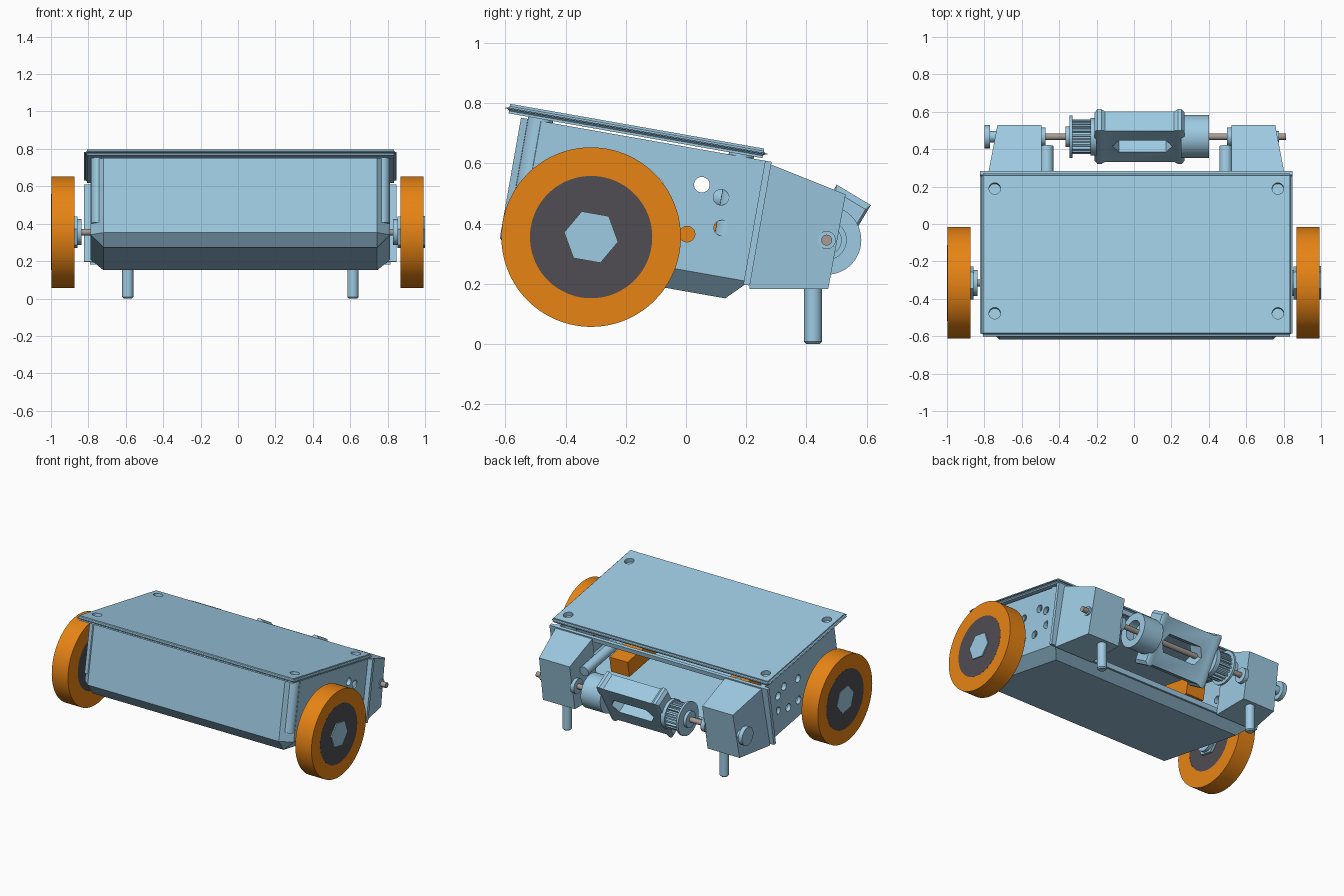
import bpy, bmesh, math
from math import radians, cos, sin, pi
from mathutils import Matrix

old = bpy.data.objects.get("Cube")
if old:
    bpy.data.objects.remove(old, do_unlink=True)

parts = []


def material(name, rgb):
    m = bpy.data.materials.new(name)
    m.use_nodes = True
    m.diffuse_color = (*rgb, 1)
    m.node_tree.nodes["Principled BSDF"].inputs["Base Color"].default_value = (*rgb, 1)
    return m


BLUE = material("light_blue", (0.34, 0.59, 0.76))
ORANGE = material("orange", (0.87, 0.25, 0.008))
DARK = material("charcoal", (0.08, 0.075, 0.085))
STEEL = material("warm_grey_steel", (0.38, 0.33, 0.29))

CX = 0.0125                                   # centre plane of the chassis
TILT = Matrix.Translation((CX, 0, 0)) @ Matrix.Rotation(radians(-10), 4, 'X')
ROLLER = Matrix.Translation((0, 0.467, 0.345))
UPRIGHT = Matrix.Rotation(radians(-90), 4, 'Y')   # local x becomes z
ALONG = Matrix.Rotation(radians(90), 4, 'Z')      # local x becomes y


def finish(name, bm, mat, matrix=Matrix()):
    bm.transform(matrix)
    bmesh.ops.recalc_face_normals(bm, faces=bm.faces)
    me = bpy.data.meshes.new(name)
    bm.to_mesh(me)
    bm.free()
    me.materials.append(mat)
    ob = bpy.data.objects.new(name, me)
    bpy.context.scene.collection.objects.link(ob)
    parts.append(ob)
    return ob


def circle(n=48, phase=0.0):
    return [(cos(phase + 2 * pi * i / n), sin(phase + 2 * pi * i / n)) for i in range(n)]


def loft(name, mat, profile, stations, matrix=Matrix(), ring=False):
    """Sweep a y-z profile along x; stations are (x, scale)."""
    bm = bmesh.new()
    rows = [[bm.verts.new((x, y * s, z * s)) for y, z in profile] for x, s in stations]
    n = len(profile)
    pairs = list(zip(rows, rows[1:])) + ([(rows[-1], rows[0])] if ring else [])
    for a, b in pairs:
        for i in range(n):
            j = (i + 1) % n
            bm.faces.new((a[i], a[j], b[j], b[i]))
    if not ring:
        bm.faces.new(rows[0])
        bm.faces.new(rows[-1])
    return finish(name, bm, mat, matrix)


def rod(name, mat, x0, x1, r, matrix=Matrix(), n=48):
    return loft(name, mat, circle(n), [(x0, r), (x1, r)], matrix)


def box_bm(x, y, z):
    bm = bmesh.new()
    bmesh.ops.create_cube(bm, size=1)
    for v in bm.verts:
        v.co = [lim[0] if c < 0 else lim[1] for c, lim in zip(v.co, (x, y, z))]
    return bm


def modify(ob, kind, **settings):
    bpy.context.view_layer.objects.active = ob
    mod = ob.modifiers.new(kind, kind)
    for k, v in settings.items():
        setattr(mod, k, v)
    bpy.ops.object.modifier_apply(modifier=mod.name)


def cut(ob, *cutters):
    for c in cutters:
        modify(ob, 'BOOLEAN', object=c, operation='DIFFERENCE', solver='EXACT')
        parts.remove(c)
        bpy.data.objects.remove(c, do_unlink=True)


# Chassis tub: chamfered box, open at the top and back
bm = box_bm((-0.8, 0.8), (-0.67, 0.17), (0.172, 0.645))
edges = []
for e in bm.edges:
    mid = (e.verts[0].co + e.verts[1].co) / 2
    upright = abs(e.verts[0].co.z - e.verts[1].co.z) > 0.1
    if mid.z < 0.2 or (upright and mid.y < -0.6):
        edges.append(e)
bmesh.ops.bevel(bm, geom=edges, offset=0.068, segments=1, affect='EDGES')
bm.normal_update()
bmesh.ops.delete(bm, geom=[f for f in bm.faces if f.normal.z > 0.9 or f.normal.y > 0.9],
                 context='FACES')
tub = finish("chassis_tub", bm, BLUE, TILT)
modify(tub, 'SOLIDIFY', thickness=0.03, offset=-1)

# Mounting holes in both side walls
for u, v in ((-0.19, 0.50), (-0.04, 0.53), (0.03, 0.50), (-0.06, 0.36), (-0.17, 0.35), (0.05, 0.40)):
    cut(tub, rod("hole_cutter", BLUE, -0.9, 0.9, 0.026, TILT @ Matrix.Translation((0, u, v)), 24))

# Rim around the open back
rim = finish("back_rim", box_bm((-0.835, 0.835), (0.153, 0.175), (0.228, 0.645)), BLUE, TILT)
cut(rim, finish("rim_cutter", box_bm((-0.76, 0.76), (0.1, 0.3), (0.262, 0.615)), BLUE, TILT))

# Lid with rounded edges and four screw holes over corner posts
bm = box_bm((-0.835, 0.835), (-0.727, 0.157), (0.652, 0.684))
bmesh.ops.bevel(bm, geom=list(bm.edges), offset=0.014, segments=3, affect='EDGES')
lid = finish("lid", bm, BLUE, TILT)
for s in (-1, 1):
    for u in (-0.605, 0.072):
        place = TILT @ Matrix.Translation((s * 0.757, u, 0)) @ UPRIGHT
        cut(lid, rod("hole_cutter", BLUE, 0.6, 0.75, 0.031, place, 32))
        rod("corner_post", BLUE, 0.3, 0.655, 0.042, place, 24)

# Drive wheels, hubs and stub axles
for s, xc in ((-1, -0.936), (1, 0.930)):
    side = "left" if s > 0 else "right"
    at = Matrix.Translation((xc, -0.315, 0.355)) @ Matrix.Rotation(radians(-10), 4, 'X')
    at = at @ Matrix.Diagonal((s, 1, 1, 1))
    loft(side + "_tyre", ORANGE, circle(96),
         [(-0.062, 0.19), (-0.062, 0.298), (0.062, 0.298), (0.062, 0.19)], at, ring=True)
    rod(side + "_wheel_disc", DARK, -0.06, 0.0625, 0.203, at, 96)
    rod(side + "_hex_cap", BLUE, 0.0, 0.064 if s < 0 else 0.07, 0.091, at, 6)
    rod(side + "_hex_hub", BLUE, -0.078, -0.05, 0.09, at, 6)
    rod(side + "_hub_collar", BLUE, -0.1, -0.07, 0.07, at)
    rod(side + "_axle", STEEL, -0.3, -0.05, 0.018, at, 24)

# Rear brackets with support legs, side tubes and inner gearboxes
arm = [(0.21, 0.182), (0.28, 0.597), (0.53, 0.497), (0.472, 0.182)]
for s in (-1, 1):
    side = "left" if s > 0 else "right"
    flip = Matrix.Translation((CX, 0, 0)) @ Matrix.Diagonal((s, 1, 1, 1))
    bracket = loft(side + "_bracket", BLUE, arm, [(0.508, 1), (0.79, 1)], flip)
    for v in bracket.data.vertices:                    # outer face tapers inward
        if abs(v.co.x - CX) > 0.6:
            v.co.x = CX + s * (0.79 - (v.co.y - 0.28) * 0.19)
    loft(side + "_leg", BLUE, circle(32), [(0, 0.022), (0.008, 0.03), (0.2, 0.03)],
         flip @ Matrix.Translation((0.602, 0.422, 0)) @ UPRIGHT)
    inner = TILT @ Matrix.Diagonal((s, 1, 1, 1))
    rod(side + "_tube", BLUE, 0.0, 0.335, 0.034,
        inner @ Matrix.Translation((0.478, 0, 0.496)) @ ALONG, 32)
    finish(side + "_gearbox", box_bm((0.34, 0.48), (-0.36, 0.06), (0.33, 0.44)), ORANGE, inner)
    rod(side + "_bracket_bush", BLUE, 0.485, 0.515, 0.05, flip @ ROLLER, 32)

# Roller shaft and end knob
rod("roller_shaft", STEEL, -0.79, 0.813, 0.018, ROLLER, 24)
rod("end_knob", BLUE, -0.8, -0.77, 0.062, ROLLER)
rod("knob_neck", BLUE, -0.775, -0.72, 0.03, ROLLER, 32)
rod("left_shaft_collar", BLUE, 0.74, 0.775, 0.03, ROLLER, 32)

# Flat roller block with flared ends and a slot through its middle
LEAN = ROLLER @ Matrix.Rotation(radians(59), 4, 'X')
h, t = 0.175, 0.066
block = loft("roller_block", BLUE, [(-h, -t), (h, -t), (h, t), (-h, t)],
             [(-0.21, 0.88), (-0.195, 1), (-0.175, 1), (-0.155, 0.92),
              (0.215, 0.92), (0.235, 1), (0.255, 1), (0.27, 0.88)], LEAN)
bm = bmesh.new()
slot = [(-0.115, 0), (-0.08, -0.06), (0.17, -0.06), (0.205, 0), (0.17, 0.06), (-0.08, 0.06)]
base = bm.faces.new([bm.verts.new((x, y, -0.2)) for x, y in slot])
top = bmesh.ops.extrude_face_region(bm, geom=[base])["geom"]
for v in top:
    if isinstance(v, bmesh.types.BMVert):
        v.co.z = 0.2
cut(block, finish("slot_cutter", bm, BLUE, LEAN))

# Hollow drum on one end of the block
loft("roller_drum", BLUE, circle(), [(0.25, 0.02), (0.25, 0.115), (0.4, 0.115), (0.4, 0.065),
                                      (0.34, 0.065), (0.34, 0.02)], ROLLER, ring=True)

# Toothed pulley on the other end
teeth = []
for i in range(20):
    for k, r in ((0, 0.074), (0.4, 0.074), (0.5, 0.092), (0.9, 0.092)):
        a = 2 * pi * (i + k) / 20
        teeth.append((r * cos(a), r * sin(a)))
loft("pulley_teeth", BLUE, teeth, [(-0.335, 1), (-0.225, 1)], ROLLER)
rod("pulley_outer_flange", BLUE, -0.345, -0.33, 0.113, ROLLER)
rod("pulley_inner_flange", BLUE, -0.232, -0.2, 0.1, ROLLER)
rod("pulley_hub", BLUE, -0.365, -0.34, 0.055, ROLLER)

# Smooth the round parts and keep hard edges crisp
bpy.ops.object.select_all(action='DESELECT')
for ob in parts:
    ob.select_set(True)
bpy.context.view_layer.objects.active = parts[0]
bpy.ops.object.shade_smooth_by_angle(angle=radians(28))
